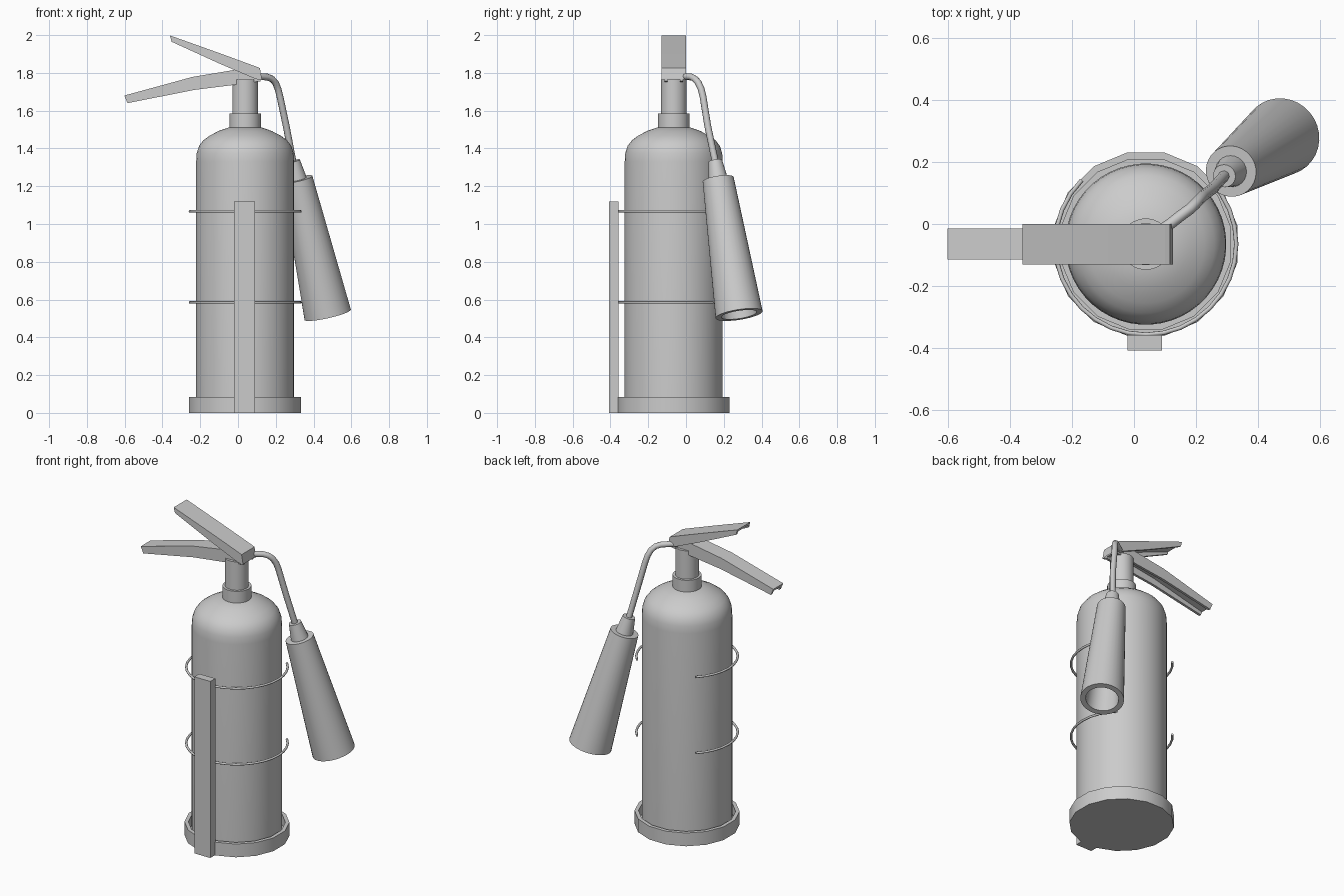
import bpy, bmesh, math
from mathutils import Vector, Matrix

if "Cube" in bpy.data.objects:
    bpy.data.objects.remove(bpy.data.objects["Cube"])

CX, CY = 0.038, -0.065  # cylinder axis


def finish(name, bm, smooth=True):
    bmesh.ops.recalc_face_normals(bm, faces=bm.faces)
    me = bpy.data.meshes.new(name)
    bm.to_mesh(me)
    bm.free()
    ob = bpy.data.objects.new(name, me)
    bpy.context.collection.objects.link(ob)
    if smooth:
        bpy.ops.object.select_all(action='DESELECT')
        ob.select_set(True)
        bpy.context.view_layer.objects.active = ob
        bpy.ops.object.shade_smooth_by_angle(angle=math.radians(35))
    return ob


def lathe(name, profile, sides, origin=(CX, CY, 0), axis=(0, 0, 1)):
    """Revolve (radius, height) points around an axis; radius 0 closes the end."""
    bm = bmesh.new()
    rot = Vector((0, 0, 1)).rotation_difference(Vector(axis)).to_matrix().to_4x4()
    mat = Matrix.Translation(origin) @ rot
    rings = []
    for r, h in profile:
        n = sides if r > 0 else 1
        rings.append([bm.verts.new(mat @ Vector((r * math.cos(a), r * math.sin(a), h)))
                      for a in ((i + 0.5) * 2 * math.pi / sides for i in range(n))])
    for a, b in zip(rings, rings[1:]):
        for i in range(sides):
            j = (i + 1) % sides
            quad = [a[i % len(a)], a[j % len(a)], b[j % len(b)], b[i % len(b)]]
            bm.faces.new(list(dict.fromkeys(quad)))
    return finish(name, bm)


def channel(name, stations, half, wall):
    """Inverted U section swept through (x_top, z_top, z_ceiling, x_bottom, z_bottom)."""
    bm = bmesh.new()
    rings = []
    for xt, zt, zc, xb, zb in stations:
        k = (zt - zc) / (zt - zb)
        xc = xt + (xb - xt) * k
        w = half - wall
        pts = [(xt, -half, zt), (xt, half, zt), (xb, half, zb), (xb, w, zb),
               (xc, w, zc), (xc, -w, zc), (xb, -w, zb), (xb, -half, zb)]
        rings.append([bm.verts.new((x, y + CY, z)) for x, y, z in pts])
    for a, b in zip(rings, rings[1:]):
        for i in range(8):
            j = (i + 1) % 8
            bm.faces.new((a[i], a[j], b[j], b[i]))
    for r in (rings[0], rings[-1]):
        bm.faces.new((r[0], r[5], r[6], r[7]))
        bm.faces.new((r[0], r[1], r[4], r[5]))
        bm.faces.new((r[1], r[2], r[3], r[4]))
    return finish(name, bm, False)


def tube(name, points, radius):
    cu = bpy.data.curves.new(name, 'CURVE')
    cu.dimensions = '3D'
    cu.bevel_depth = radius
    cu.bevel_resolution = 2
    cu.use_fill_caps = True
    sp = cu.splines.new('POLY')
    sp.points.add(len(points) - 1)
    for p, co in zip(sp.points, points):
        p.co = (*co, 1)
    sp.use_smooth = True
    ob = bpy.data.objects.new(name, cu)
    bpy.context.collection.objects.link(ob)
    return ob


# Cylinder with domed shoulder
lathe("cylinder_body", [(0, 0.021), (0.26, 0.021), (0.26, 1.33), (0.257, 1.375), (0.245, 1.413),
                        (0.222, 1.443), (0.19, 1.467), (0.14, 1.493), (0.087, 1.511), (0, 1.515)], 48)

# Collar and valve neck
lathe("neck_collar", [(0, 1.505), (0.083, 1.505), (0.083, 1.585), (0, 1.585)], 32)
lathe("valve_neck", [(0, 1.58), (0.068, 1.58), (0.068, 1.765), (0, 1.765)], 32)

# Stand: shallow tray, upright bar and two open hoops
lathe("stand_tray", [(0, 0), (0.302, 0), (0.302, 0.084), (0.279, 0.084), (0.279, 0.02), (0, 0.02)], 16)
bm = bmesh.new()
bmesh.ops.create_cube(bm, size=1)
bmesh.ops.scale(bm, vec=(0.112, 0.05, 1.12), verts=bm.verts)
bmesh.ops.translate(bm, vec=(0.035, -0.383, 0.56), verts=bm.verts)
finish("stand_upright", bm, False)
for label, z in (("lower", 0.585), ("upper", 1.067)):
    arc = [math.radians(135 + 270 * i / 24) for i in range(25)]
    tube(label + "_hoop", [(CX + 0.292 * math.cos(a), CY + 0.292 * math.sin(a), z) for a in arc], 0.007)

# Carry handle and squeeze lever
channel("carry_handle", [(-0.602, 1.68, 1.662, -0.585, 1.64), (-0.24, 1.779, 1.75, -0.23, 1.71),
                         (-0.01, 1.817, 1.785, -0.03, 1.735), (0.07, 1.807, 1.775, 0.05, 1.747),
                         (0.12, 1.79, 1.765, 0.12, 1.756)], 0.05, 0.016)
channel("squeeze_lever", [(-0.36, 1.998, 1.982, -0.352, 1.965), (-0.085, 1.90, 1.88, -0.1, 1.85),
                          (0.1, 1.832, 1.81, 0.09, 1.769), (0.116, 1.825, 1.775, 0.116, 1.763),
                          (0.126, 1.77, 1.766, 0.126, 1.762)], 0.065, 0.012)

# Hose
tube("hose", [(0.05, -0.045, 1.78), (0.11, -0.005, 1.781), (0.155, 0.03, 1.778), (0.18, 0.048, 1.768),
              (0.198, 0.065, 1.748), (0.212, 0.08, 1.715), (0.222, 0.09, 1.675),
              (0.255, 0.115, 1.52), (0.291, 0.155, 1.33)], 0.018)

# Discharge horn, hollow, with its hose fitting
top, end = Vector((0.313, 0.17, 1.237)), Vector((0.475, 0.281, 0.52))
axis = end - top
L = axis.length
lathe("discharge_horn", [(0, 0), (0.083, 0), (0.126, L), (0.095, L), (0.055, 0.03), (0, 0.03)], 32, top, axis)
lathe("horn_fitting", [(0, -0.1), (0.037, -0.1), (0.052, 0.005), (0, 0.005)], 24, top, axis)
